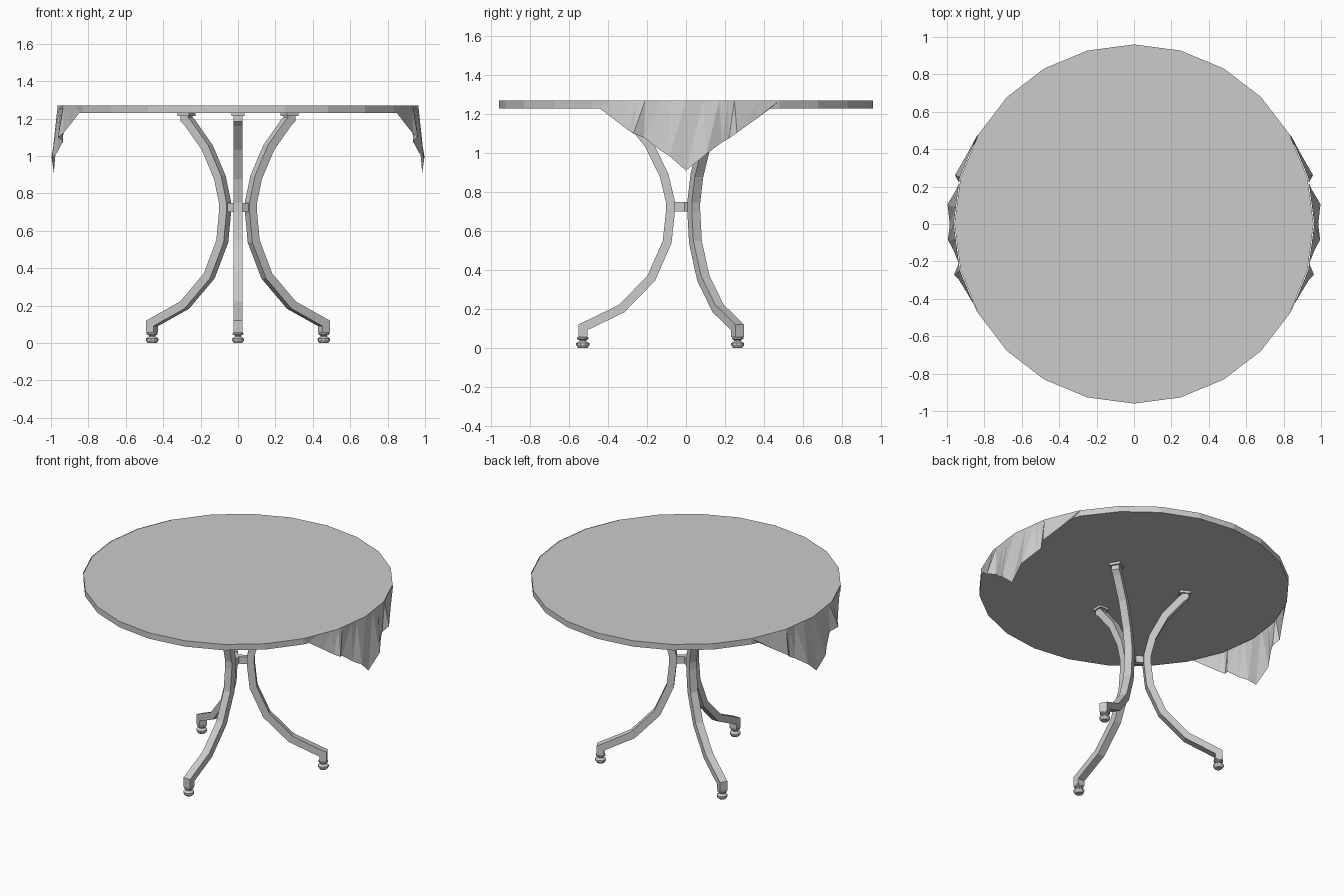
import bpy, bmesh, math
from mathutils import Vector, Matrix

if "Cube" in bpy.data.objects:
    bpy.data.objects.remove(bpy.data.objects["Cube"])


def add_object(name, bm, recalc=True):
    if recalc:
        bmesh.ops.recalc_face_normals(bm, faces=bm.faces)
    mesh = bpy.data.meshes.new(name)
    bm.to_mesh(mesh)
    bm.free()
    ob = bpy.data.objects.new(name, mesh)
    bpy.context.collection.objects.link(ob)
    return ob


def box(bm, centre, size):
    mat = Matrix.Translation(centre) @ Matrix.Diagonal((*size, 1))
    bmesh.ops.create_cube(bm, size=1, matrix=mat)


def sweep_bar(bm, path, thick, width):
    """Square bar following an (r, z) path with mitred bends."""
    pts = [Vector(p) for p in path]
    dirs = [(b - a).normalized() for a, b in zip(pts, pts[1:])]
    rings = []
    for i, p in enumerate(pts):
        d0, d1 = dirs[max(i - 1, 0)], dirs[min(i, len(dirs) - 1)]
        n0, n1 = Vector((-d0.y, d0.x)), Vector((-d1.y, d1.x))
        m = (n0 + n1).normalized()
        m *= thick / 2 / m.dot(n0)
        rings.append([bm.verts.new((q.x, w, q.y)) for q, w in (
            (p + m, -width / 2), (p + m, width / 2),
            (p - m, width / 2), (p - m, -width / 2))])
    for a, b in zip(rings, rings[1:]):
        for k in range(4):
            j = (k + 1) % 4
            bm.faces.new((a[k], a[j], b[j], b[k]))
    bm.faces.new(rings[0])
    bm.faces.new(rings[-1])


def lathe(bm, profile, cx, sides=10):
    rings = [[bm.verts.new((cx + r * math.cos(2 * math.pi * k / sides),
                            r * math.sin(2 * math.pi * k / sides), z))
              for k in range(sides)] for r, z in profile]
    for a, b in zip(rings, rings[1:]):
        for k in range(sides):
            j = (k + 1) % sides
            bm.faces.new((a[k], a[j], b[j], b[k]))
    bm.faces.new(rings[0])
    bm.faces.new(rings[-1])


# Table top: 24-sided disc
R, SIDES, TOP = 0.96, 24, 1.27
bm = bmesh.new()
bmesh.ops.create_cone(bm, cap_ends=True, segments=SIDES, radius1=R, radius2=R,
                      depth=0.04, matrix=Matrix.Translation((0, 0, TOP - 0.02)))
add_object("table_top", bm)

# Three curved legs with stretcher spokes, top pads and turned feet
leg_path = [(0.53, 0.055), (0.53, 0.105), (0.33, 0.202), (0.178, 0.358),
            (0.097, 0.543), (0.08, 0.70), (0.08, 0.75), (0.112, 0.885),
            (0.19, 1.045), (0.317, 1.185), (0.317, 1.215)]
leg_path[-2:] = [(0.295, 1.175), (0.317, 1.195), (0.317, 1.22)]
foot_profile = [(0.024, 0), (0.034, 0.014), (0.034, 0.024), (0.018, 0.034),
                (0.018, 0.04), (0.03, 0.046), (0.03, 0.053), (0.02, 0.058)]
for label, angle in (("front", -90), ("back_right", 30), ("back_left", 150)):
    rot = Matrix.Rotation(math.radians(angle), 4, 'Z')

    bm = bmesh.new()
    sweep_bar(bm, leg_path, 0.046, 0.05)
    add_object(label + "_leg", bm).matrix_world = rot

    bm = bmesh.new()
    box(bm, (0.317, 0, 1.223), (0.07, 0.07, 0.018))
    add_object(label + "_top_pad", bm).matrix_world = rot

    bm = bmesh.new()
    box(bm, (0.032, 0, 0.724), (0.07, 0.03, 0.048))
    add_object(label + "_stretcher", bm).matrix_world = rot

    bm = bmesh.new()
    lathe(bm, foot_profile, 0.53)
    add_object(label + "_foot", bm).matrix_world = rot


# Cloth drapes: folded strip from the rim, mirrored to the other side
def rim_x(y):
    step = 2 * math.pi / SIDES
    k = min(int(math.asin(min(abs(y) / R, 1)) / step + 1e-6), 5)
    a, b = k * step, (k + 1) * step
    t = (abs(y) - R * math.sin(a)) / (R * (math.sin(b) - math.sin(a)))
    return R * (math.cos(a) * (1 - t) + math.cos(b) * t)


# lower hem (x, y, z) and matching y on the rim
hem = [(0.845, -0.45, 1.235, -0.48), (0.895, -0.365, 1.17, -0.39),
       (0.935, -0.30, 1.12, -0.30), (0.962, -0.27, 1.10, -0.2485),
       (0.935, -0.215, 1.08, -0.21), (0.965, -0.14, 1.02, -0.13),
       (0.995, -0.085, 0.985, -0.08), (0.985, 0, 0.91, 0),
       (0.997, 0.105, 0.995, 0.09), (0.95, 0.185, 1.055, 0.17),
       (0.935, 0.22, 1.075, 0.215), (0.957, 0.262, 1.105, 0.2485),
       (0.90, 0.36, 1.175, 0.38), (0.845, 0.44, 1.235, 0.48)]
bm = bmesh.new()
low = [bm.verts.new(h[:3]) for h in hem]
rim = [bm.verts.new((rim_x(h[3]) + 0.004, h[3], TOP)) for h in hem]
for i in range(len(hem) - 1):
    bm.faces.new((low[i], low[i + 1], rim[i + 1]))
    bm.faces.new((low[i], rim[i + 1], rim[i]))
cloth = add_object("cloth_drapes", bm, recalc=False)
cloth.modifiers.new("mirror", 'MIRROR').use_axis = (True, False, False)
